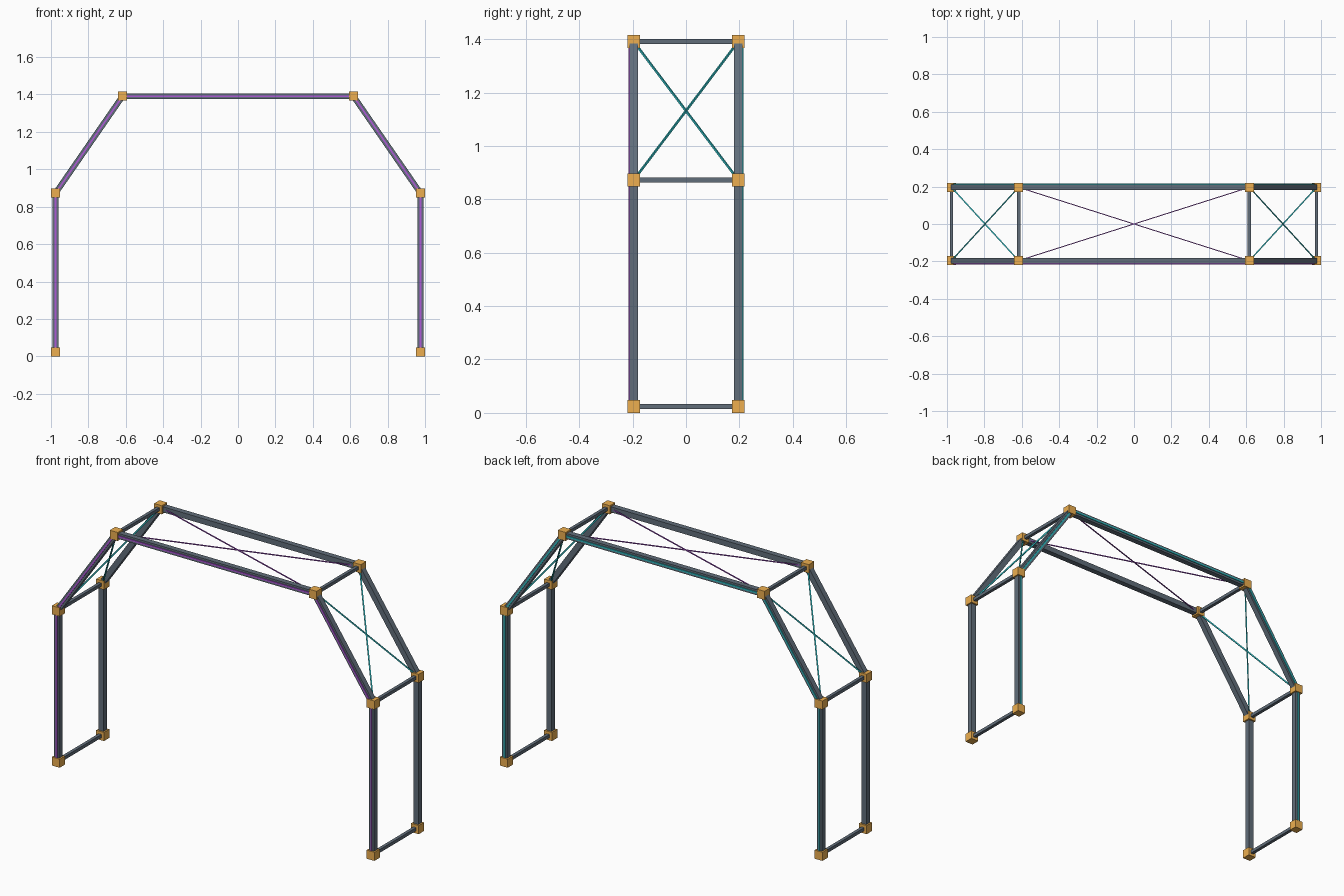
import bpy
from mathutils import Vector

if "Cube" in bpy.data.objects:
    bpy.data.objects.remove(bpy.data.objects["Cube"])


def material(name, r, g, b):
    m = bpy.data.materials.new(name)
    m.diffuse_color = (r, g, b, 1)
    m.use_nodes = True
    m.node_tree.nodes["Principled BSDF"].inputs["Base Color"].default_value = m.diffuse_color
    return m


STEEL = material("slate", 0.12, 0.155, 0.195)
JOINT = material("orange", 0.85, 0.43, 0.08)
PURPLE = material("purple", 0.42, 0.10, 0.68)
TEAL = material("teal", 0.03, 0.50, 0.54)

HALF_DEPTH = 0.196
TUBE = 0.031

# Arch outline in the xz plane, left foot to right foot
HALF = [(-0.976, 0.024), (-0.976, 0.872), (-0.617, 1.391)]
ARCH = HALF + [(-x, z) for x, z in reversed(HALF)]
SPANS = ["left_leg", "left_slope", "roof", "right_slope", "right_leg"]
CORNERS = ["left_foot", "left_shoulder", "left_top",
           "right_top", "right_shoulder", "right_foot"]


def bar(name, a, b, width, mat):
    """Square bar running from point a to point b."""
    a, b = Vector(a), Vector(b)
    d = b - a
    bpy.ops.mesh.primitive_cube_add(size=1, location=(a + b) / 2)
    ob = bpy.context.object
    ob.name = name
    ob.scale = (width, width, d.length)
    ob.rotation_mode = 'QUATERNION'
    ob.rotation_quaternion = d.to_track_quat('Z', 'Y')
    ob.data.materials.append(mat)
    return ob


def at(i, y):
    return (ARCH[i][0], y, ARCH[i][1])


# Two arch frames with joint cubes and outer light strips
for side, sign, glow in (("front", -1, PURPLE), ("back", 1, TEAL)):
    y = sign * HALF_DEPTH
    for i, span in enumerate(SPANS):
        bar(f"{side}_{span}_tube", at(i, y), at(i + 1, y), TUBE, STEEL)
        ys = y + sign * TUBE / 2
        bar(f"{side}_{span}_light_strip", at(i, ys), at(i + 1, ys), 0.009, glow)
    for i, corner in enumerate(CORNERS):
        bpy.ops.mesh.primitive_cube_add(size=0.048, location=at(i, y))
        cube = bpy.context.object
        cube.name = f"{side}_{corner}_joint"
        cube.data.materials.append(JOINT)

# Cross ties joining front and back frames
for i, corner in enumerate(CORNERS):
    bar(f"{corner}_cross_tie", at(i, -HALF_DEPTH), at(i, HALF_DEPTH), 0.018, STEEL)

# X bracing on the slopes and roof
for i, mat, w in ((1, TEAL, 0.007), (2, PURPLE, 0.005), (3, TEAL, 0.007)):
    for n, s in (("a", -1), ("b", 1)):
        bar(f"{SPANS[i]}_brace_{n}", at(i, s * HALF_DEPTH),
            at(i + 1, -s * HALF_DEPTH), w, mat)
